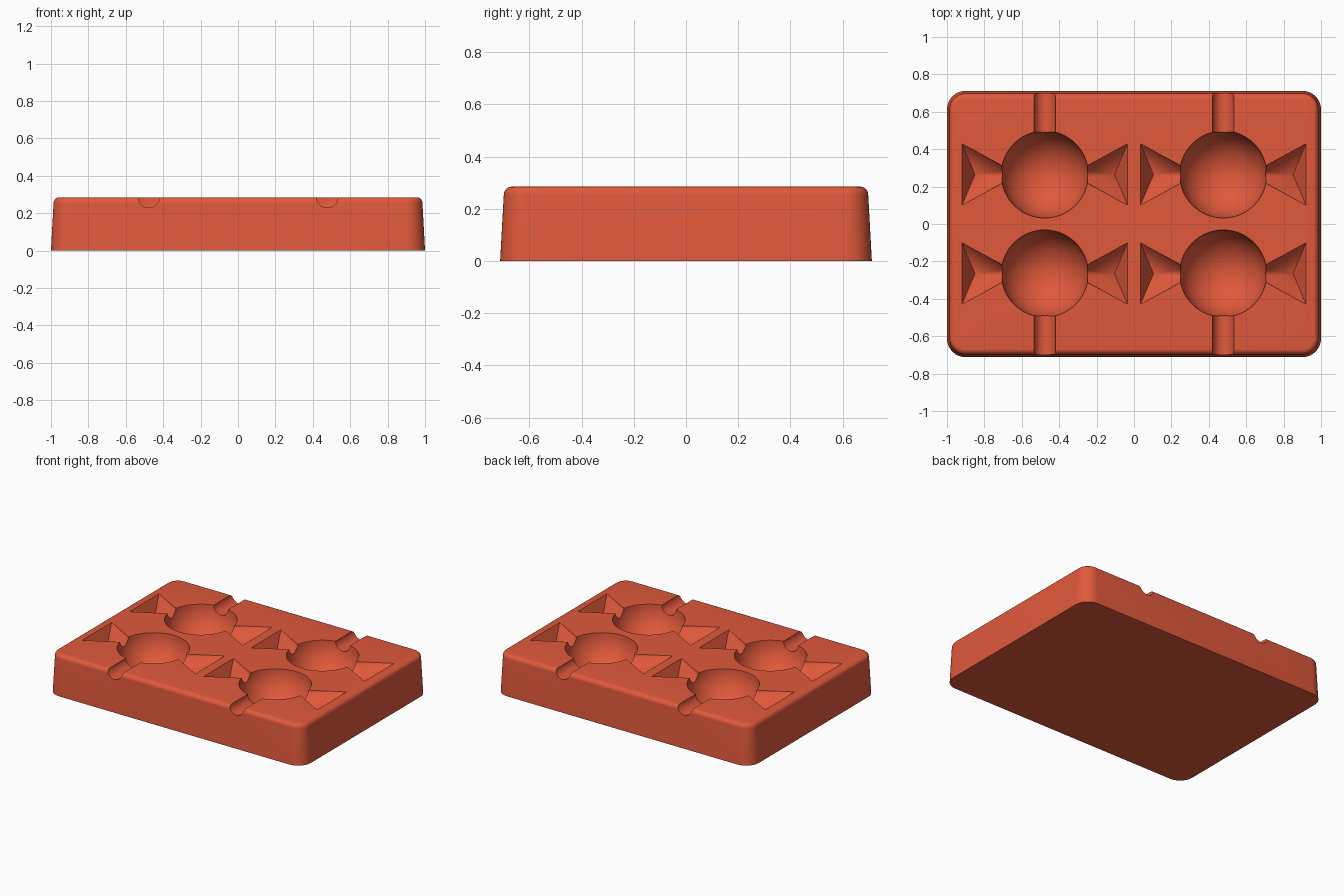
import bpy, bmesh, math
from mathutils import Matrix, Vector

default = bpy.data.objects.get("Cube")
if default:
    bpy.data.objects.remove(default, do_unlink=True)

TOP = 0.285
HALF_X, HALF_Y, CORNER = 1.0, 0.712, 0.1
BOWL_X, BOWL_Y, BOWL_R = 0.477, 0.265, 0.233

red = bpy.data.materials.new("coral_red")
red.use_nodes = True
colour = (0.75, 0.1, 0.045, 1)
red.diffuse_color = colour
red.node_tree.nodes["Principled BSDF"].inputs["Base Color"].default_value = colour


def make_object(name, bm):
    bmesh.ops.recalc_face_normals(bm, faces=bm.faces[:])
    mesh = bpy.data.meshes.new(name)
    bm.to_mesh(mesh)
    bm.free()
    mesh.materials.append(red)
    obj = bpy.data.objects.new(name, mesh)
    bpy.context.collection.objects.link(obj)
    return obj


def rounded_ring(bm, inset, z, steps=10):
    """One rounded rectangle of vertices, drawn in by the inset."""
    r = CORNER - inset
    ring = []
    for i, (sx, sy) in enumerate([(1, 1), (-1, 1), (-1, -1), (1, -1)]):
        for k in range(steps + 1):
            a = math.pi / 2 * (i + k / steps)
            ring.append(bm.verts.new((sx * (HALF_X - CORNER) + r * math.cos(a),
                                      sy * (HALF_Y - CORNER) + r * math.sin(a), z)))
    return ring


def make_block():
    """Drafted slab with a rounded top rim."""
    bm = bmesh.new()
    draft, fillet = 0.014, 0.03
    layers = [(0, 0)]
    for k in range(7):
        a = math.pi / 2 * k / 6
        layers.append((draft + fillet * (1 - math.cos(a)),
                       TOP - fillet * (1 - math.sin(a))))
    rings = [rounded_ring(bm, inset, z) for inset, z in layers]
    for low, high in zip(rings, rings[1:]):
        n = len(low)
        for i in range(n):
            j = (i + 1) % n
            bm.faces.new((low[i], low[j], high[j], high[i]))
    bm.faces.new(rings[0][::-1])
    bm.faces.new(rings[-1])
    return make_object("mold_block", bm)


def bowl_cutter(sx, sy):
    bm = bmesh.new()
    bmesh.ops.create_uvsphere(bm, u_segments=64, v_segments=32, radius=BOWL_R,
                              matrix=Matrix.Translation((sx * BOWL_X, sy * BOWL_Y, TOP + 0.001)))
    return make_object("bowl_cutter", bm)


def channel_cutter(sx, sy):
    bm = bmesh.new()
    place = Matrix.Translation((sx * BOWL_X, sy * 0.62, TOP + 0.001))
    bmesh.ops.create_cone(bm, cap_ends=True, segments=32, radius1=0.057, radius2=0.057,
                          depth=0.4, matrix=place @ Matrix.Rotation(math.pi / 2, 4, 'X'))
    return make_object("stick_channel_cutter", bm)


def wing_cutter(sx, sy, side):
    """Wrapper twist: hull of a small round neck, a wide end and a deep point."""
    neck, end, half_width, r = 0.2, 0.443, 0.165, 0.032
    points = [(end - 0.07, 0, -0.14)]
    for h in (0, 0.05):
        points += [(end, half_width, h), (end, -half_width, h), (neck, r, h), (neck, -r, h)]
    for k in range(1, 8):
        a = math.pi * k / 8
        points.append((neck, r * math.cos(a), -r * math.sin(a)))
    bm = bmesh.new()
    for x, y, z in points:
        bm.verts.new(Vector((sx * BOWL_X + side * x, sy * BOWL_Y + y, TOP + z)))
    hull = bmesh.ops.convex_hull(bm, input=bm.verts[:])
    spare = [v for v in hull["geom_interior"] if isinstance(v, bmesh.types.BMVert)]
    bmesh.ops.delete(bm, geom=spare, context='VERTS')
    return make_object("wing_cutter", bm)


# Four candy-shaped cavities, each with a channel to the nearest long edge
block = make_block()
cutters = []
for sx in (-1, 1):
    for sy in (-1, 1):
        cutters += [bowl_cutter(sx, sy), channel_cutter(sx, sy),
                    wing_cutter(sx, sy, -1), wing_cutter(sx, sy, 1)]
for cutter in cutters:
    cutter.hide_render = True
    cut = block.modifiers.new(cutter.name, 'BOOLEAN')
    cut.operation = 'DIFFERENCE'
    cut.solver = 'EXACT'
    cut.object = cutter

# Bake the cuts and drop the cutters
graph = bpy.context.evaluated_depsgraph_get()
graph.update()
carved = bpy.data.meshes.new_from_object(block.evaluated_get(graph))
block.modifiers.clear()
block.data = carved
for cutter in cutters:
    bpy.data.objects.remove(cutter, do_unlink=True)

bpy.ops.object.select_all(action='DESELECT')
block.select_set(True)
bpy.context.view_layer.objects.active = block
bpy.ops.object.shade_smooth_by_angle(angle=math.radians(30))
